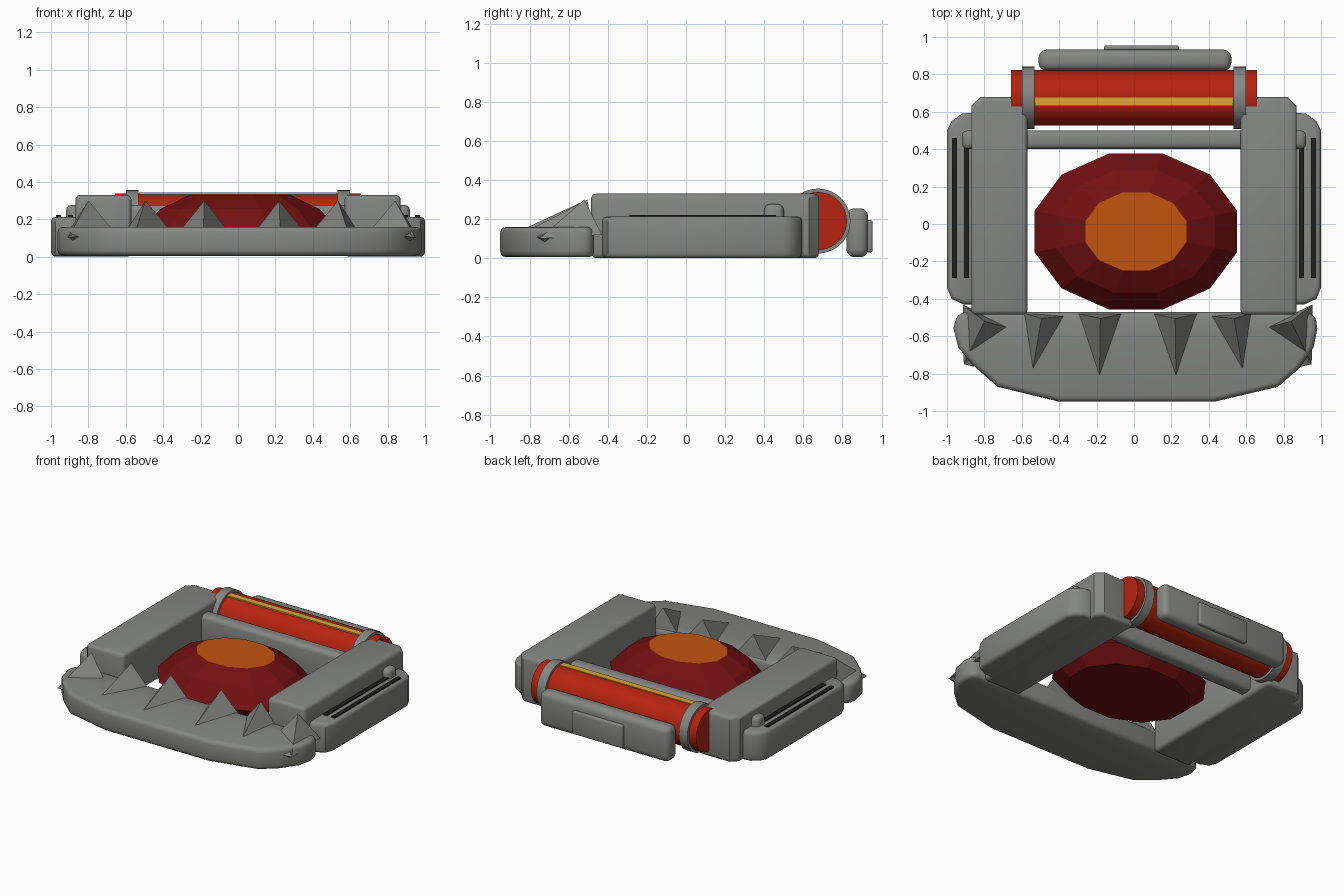
import bpy, bmesh, math
from mathutils import Vector, Matrix

if "Cube" in bpy.data.objects:
    bpy.data.objects.remove(bpy.data.objects["Cube"])


def material(name, r, g, b):
    m = bpy.data.materials.new(name)
    m.diffuse_color = (r, g, b, 1)
    m.use_nodes = True
    m.node_tree.nodes["Principled BSDF"].inputs["Base Color"].default_value = m.diffuse_color
    return m


GREY = material("grey metal", 0.235, 0.242, 0.228)
RED = material("red tube", 0.47, 0.017, 0.005)
DARK_RED = material("dark red gem", 0.17, 0.005, 0.006)
ORANGE = material("orange core", 0.54, 0.088, 0.005)
YELLOW = material("yellow stripe", 0.7, 0.38, 0.035)
BLACK = material("black slot", 0.014, 0.014, 0.015)


def finish(name, bm, mats, smooth=True):
    bmesh.ops.recalc_face_normals(bm, faces=bm.faces)
    me = bpy.data.meshes.new(name)
    bm.to_mesh(me)
    bm.free()
    for m in mats:
        me.materials.append(m)
    ob = bpy.data.objects.new(name, me)
    bpy.context.collection.objects.link(ob)
    if smooth:
        bpy.ops.object.select_all(action='DESELECT')
        ob.select_set(True)
        bpy.context.view_layer.objects.active = ob
        bpy.ops.object.shade_smooth_by_angle(angle=math.radians(35))
    return ob


def prism(name, outline, z0, z1, bevel, mat=GREY, segments=3):
    """Plan outline extruded from z0 to z1, with its sharp edges rounded."""
    bm = bmesh.new()
    f = bm.faces.new([bm.verts.new((x, y, z0)) for x, y in outline])
    up = bmesh.ops.extrude_face_region(bm, geom=[f])["geom"]
    bmesh.ops.translate(bm, vec=(0, 0, z1 - z0),
                        verts=[v for v in up if isinstance(v, bmesh.types.BMVert)])
    bmesh.ops.recalc_face_normals(bm, faces=bm.faces)
    if bevel:
        edges = [e for e in bm.edges if e.calc_face_angle(0) > 0.8]
        bmesh.ops.bevel(bm, geom=edges, offset=bevel, segments=segments,
                        profile=0.5, affect='EDGES', clamp_overlap=True)
    return finish(name, bm, [mat])


def box(name, x0, x1, y0, y1, z0, z1, bevel=0.0, mat=GREY, segments=3):
    return prism(name, [(x0, y0), (x1, y0), (x1, y1), (x0, y1)], z0, z1, bevel, mat, segments)


def tube(name, x0, x1, radius, mat, sides=40):
    bm = bmesh.new()
    bmesh.ops.create_cone(bm, cap_ends=True, segments=sides, radius1=radius, radius2=radius,
                          depth=x1 - x0,
                          matrix=Matrix.Translation(((x0 + x1) / 2, 0.675, 0.19))
                          @ Matrix.Rotation(math.pi / 2, 4, 'Y'))
    return finish(name, bm, [mat])


def hull(name, points):
    bm = bmesh.new()
    for p in points:
        bm.verts.new(p)
    bmesh.ops.convex_hull(bm, input=bm.verts)
    return finish(name, bm, [GREY], smooth=False)


# Curved front bumper
prism("front_bumper",
      [(-0.9, -0.47), (-0.95, -0.49), (-0.965, -0.56), (-0.94, -0.66), (-0.86, -0.755),
       (-0.73, -0.87), (-0.4, -0.95), (0.43, -0.95), (0.77, -0.87), (0.88, -0.775),
       (0.96, -0.66), (0.98, -0.56), (0.97, -0.49), (0.92, -0.47)], 0.005, 0.16, 0.03)

# Side frame, mirrored left and right
for s, side in ((-1, "left"), (1, "right")):
    def flip(pts):
        return [(s * x, y) for x, y in pts]

    prism(side + "_rail",
          flip([(0.57, -0.485), (0.87, -0.485), (0.87, 0.63), (0.82, 0.68), (0.57, 0.68)]),
          0.0, 0.33, 0.025)
    prism(side + "_pod",
          flip([(0.8, -0.43), (0.91, -0.43), (0.975, -0.40), (1.0, -0.34), (1.0, 0.50),
                (0.975, 0.55), (0.92, 0.59), (0.8, 0.6)]), 0.0, 0.213, 0.025)
    for i, x in enumerate((0.895, 0.96)):
        box(f"{side}_slot_{i}", *sorted((s * (x - 0.014), s * (x + 0.014))),
            -0.29, 0.46, 0.2, 0.222, 0, BLACK)

    # Spikes along the bumper: rear corners, front point and apex
    specs = [((0.06, -0.475), (0.345, -0.475), (0.205, -0.84), (0.20, -0.505)),
             ((0.365, -0.49), (0.63, -0.47), (0.565, -0.80), (0.515, -0.505)),
             ((0.67, -0.56), (0.935, -0.43), (0.93, -0.75), (0.82, -0.52))]
    for i, (a, b, c, top) in enumerate(specs):
        zf = 0.10 if i == 2 else 0.145
        hull(f"{side}_spike_{i}", [(0.02 + s * x, y, z) for (x, y), z in
                                   zip((a, b, c, top), (0.12, 0.12, zf, 0.30))])
    # Small barb poking out of the bumper corner
    hull(side + "_barb", [(0.02 + s * x, y, z) for x, y, z in
                          ((0.93, -0.75, 0.105), (0.84, -0.77, 0.11), (0.91, -0.64, 0.11),
                           (0.87, -0.70, 0.14), (0.87, -0.70, 0.065), (0.8, -0.68, 0.1))])
    # Clamp ring on the tube
    tube(side + "_ring", s * 0.565 - 0.034, s * 0.565 + 0.034, 0.166, GREY)

# Cross bar through both rails
box("cross_bar", -0.92, 0.92, 0.40, 0.50, 0.03, 0.277, 0.03)

# Red tube with a yellow stripe
tube("rear_tube", -0.657, 0.657, 0.148, RED)
box("tube_stripe", -0.53, 0.53, 0.63, 0.677, 0.334, 0.343, 0, YELLOW)

# Rear plate and its small cover
box("rear_plate", -0.51, 0.52, 0.82, 0.932, 0.005, 0.255, 0.04)
box("rear_cover", -0.16, 0.24, 0.92, 0.955, 0.03, 0.195, 0.012)

# Twelve-sided gem with a flat orange top
bm = bmesh.new()
rings = []
for r, z in ((0.44, 0.03), (0.56, 0.13), (0.44, 0.255), (0.28, 0.33)):
    rings.append([bm.verts.new((0.01 + r * math.cos(a), -0.04 + r * 0.77 * math.sin(a), z))
                  for a in (math.radians(15 + 30 * k) for k in range(12))])
for lo, hi in zip(rings, rings[1:]):
    for k in range(12):
        n = (k + 1) % 12
        bm.faces.new((lo[k], lo[n], hi[n], hi[k]))
bm.faces.new(rings[0][::-1])
bm.faces.new(rings[-1]).material_index = 1
finish("gem", bm, [DARK_RED, ORANGE], smooth=False)
